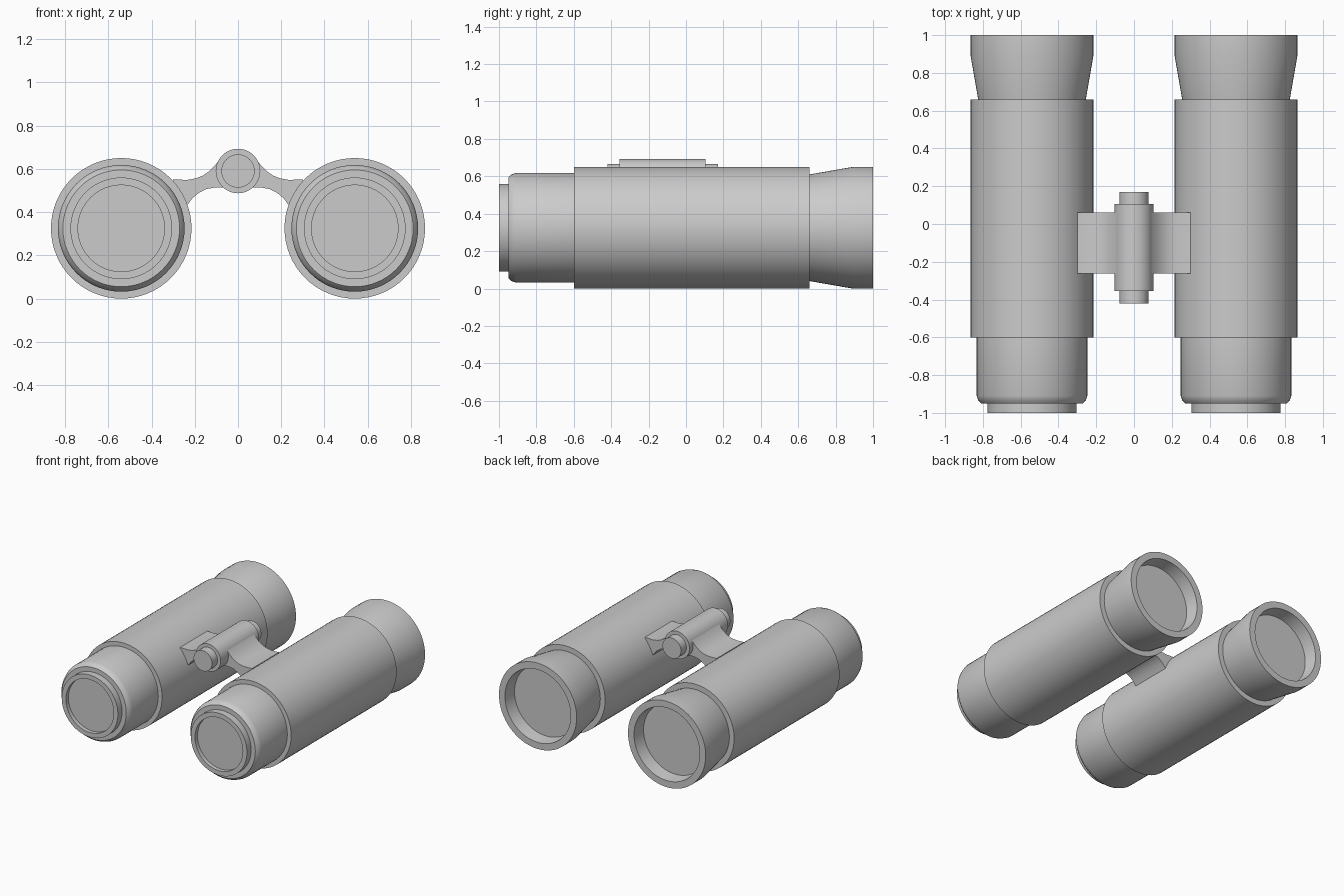
import bpy, bmesh
from math import cos, sin, tau, radians

if "Cube" in bpy.data.objects:
    bpy.data.objects.remove(bpy.data.objects["Cube"])


def finish(name, bm, angle=30):
    bmesh.ops.recalc_face_normals(bm, faces=bm.faces)
    mesh = bpy.data.meshes.new(name)
    bm.to_mesh(mesh)
    bm.free()
    obj = bpy.data.objects.new(name, mesh)
    bpy.context.collection.objects.link(obj)
    bpy.ops.object.select_all(action='DESELECT')
    obj.select_set(True)
    bpy.context.view_layer.objects.active = obj
    bpy.ops.object.shade_smooth_by_angle(angle=radians(angle))
    return obj


def lathe(name, profile, x, z, sides=64):
    """Turn (radius, y) points around an axis along y, with flat end faces."""
    bm = bmesh.new()
    rings = [[bm.verts.new((x + r * cos(tau * i / sides), y, z + r * sin(tau * i / sides)))
              for i in range(sides)] for r, y in profile]
    for a, b in zip(rings, rings[1:]):
        for i in range(sides):
            j = (i + 1) % sides
            bm.faces.new((a[i], a[j], b[j], b[i]))
    bm.faces.new(rings[0])
    bm.faces.new(rings[-1])
    return finish(name, bm)


def extrude_y(name, points, y0, y1):
    bm = bmesh.new()
    face = bm.faces.new([bm.verts.new((x, y0, z)) for x, z in points])
    new = bmesh.ops.extrude_face_region(bm, geom=[face])["geom"]
    verts = [v for v in new if isinstance(v, bmesh.types.BMVert)]
    bmesh.ops.translate(bm, verts=verts, vec=(0, y1 - y0, 0))
    return finish(name, bm)


# Barrels: recessed eyepiece, stepped body, flared objective with recessed lens
barrel = [(0.20, -0.97), (0.20, -1.0), (0.235, -1.0), (0.235, -0.95),
          (0.27, -0.95), (0.285, -0.933), (0.293, -0.91), (0.293, -0.60),
          (0.325, -0.60), (0.325, 0.66), (0.285, 0.66), (0.325, 0.89),
          (0.325, 1.0), (0.275, 1.0), (0.265, 0.90)]
for side, x in (("left", -0.54), ("right", 0.54)):
    lathe(side + "_barrel", barrel, x, 0.325)

# Central hinge with narrower end pins
hinge = [(0.077, -0.42), (0.077, -0.355), (0.103, -0.355),
         (0.103, 0.105), (0.077, 0.105), (0.077, 0.17)]
lathe("hinge", hinge, 0, 0.59, 48)

# Curved bridge arms, mirrored
arm = [(0.03, 0.64), (0.088, 0.64), (0.105, 0.617), (0.13, 0.592), (0.16, 0.57),
       (0.195, 0.556), (0.235, 0.549), (0.30, 0.551), (0.30, 0.49), (0.235, 0.432),
       (0.21, 0.465), (0.18, 0.49), (0.145, 0.507), (0.105, 0.514), (0.06, 0.514),
       (0.03, 0.53)]
for side, s in (("left", -1), ("right", 1)):
    extrude_y(side + "_bridge_arm", [(s * x, z) for x, z in arm], -0.262, 0.062)
